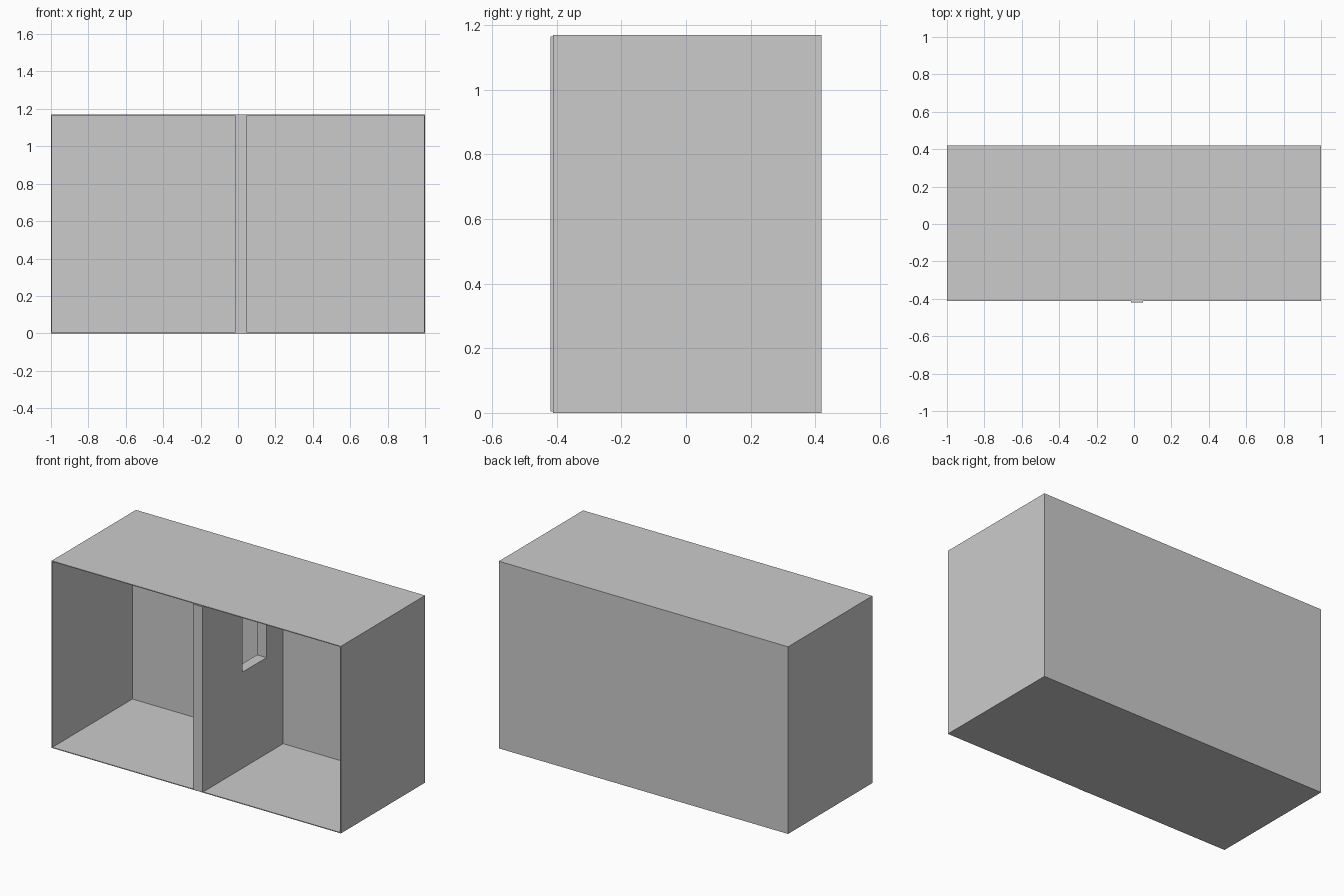
import bpy
from mathutils import Vector

cube = bpy.data.objects.get("Cube")
if cube:
    bpy.data.objects.remove(cube, do_unlink=True)

# One plain grey for every part
grey = bpy.data.materials.new("plain grey")
grey.use_nodes = True
colour = (0.6, 0.6, 0.6, 1)
grey.diffuse_color = colour
grey.node_tree.nodes["Principled BSDF"].inputs["Base Color"].default_value = colour


def box(name, low, high):
    low, high = Vector(low), Vector(high)
    bpy.ops.mesh.primitive_cube_add(size=1, location=(low + high) / 2)
    obj = bpy.context.object
    obj.name = name
    obj.scale = high - low
    bpy.ops.object.transform_apply(location=False, rotation=False, scale=True)
    obj.data.materials.append(grey)
    return obj


def cut(obj, cutter):
    cutter.hide_render = True
    mod = obj.modifiers.new("opening", "BOOLEAN")
    mod.object = cutter
    mod.solver = "EXACT"
    bpy.context.view_layer.objects.active = obj
    bpy.ops.object.modifier_apply(modifier=mod.name)
    bpy.data.objects.remove(cutter, do_unlink=True)


front, back, height, wall = -0.412, 0.42, 1.17, 0.005
inner_back = 0.378

# Thin shell, open at the front, with a thicker back
shell = box("open_box", (-1, front, 0), (1, back, height))
cut(shell, box("hollow", (-1 + wall, front - 0.1, wall),
               (1 - wall, inner_back, height - wall)))

# Upright divider that stands slightly proud, with a window through it
divider = box("divider", (-0.017, -0.42, wall), (0.048, inner_back, height - wall))
cut(divider, box("window_cutter", (-0.1, -0.024, 0.606), (0.1, 0.213, 1.05)))
